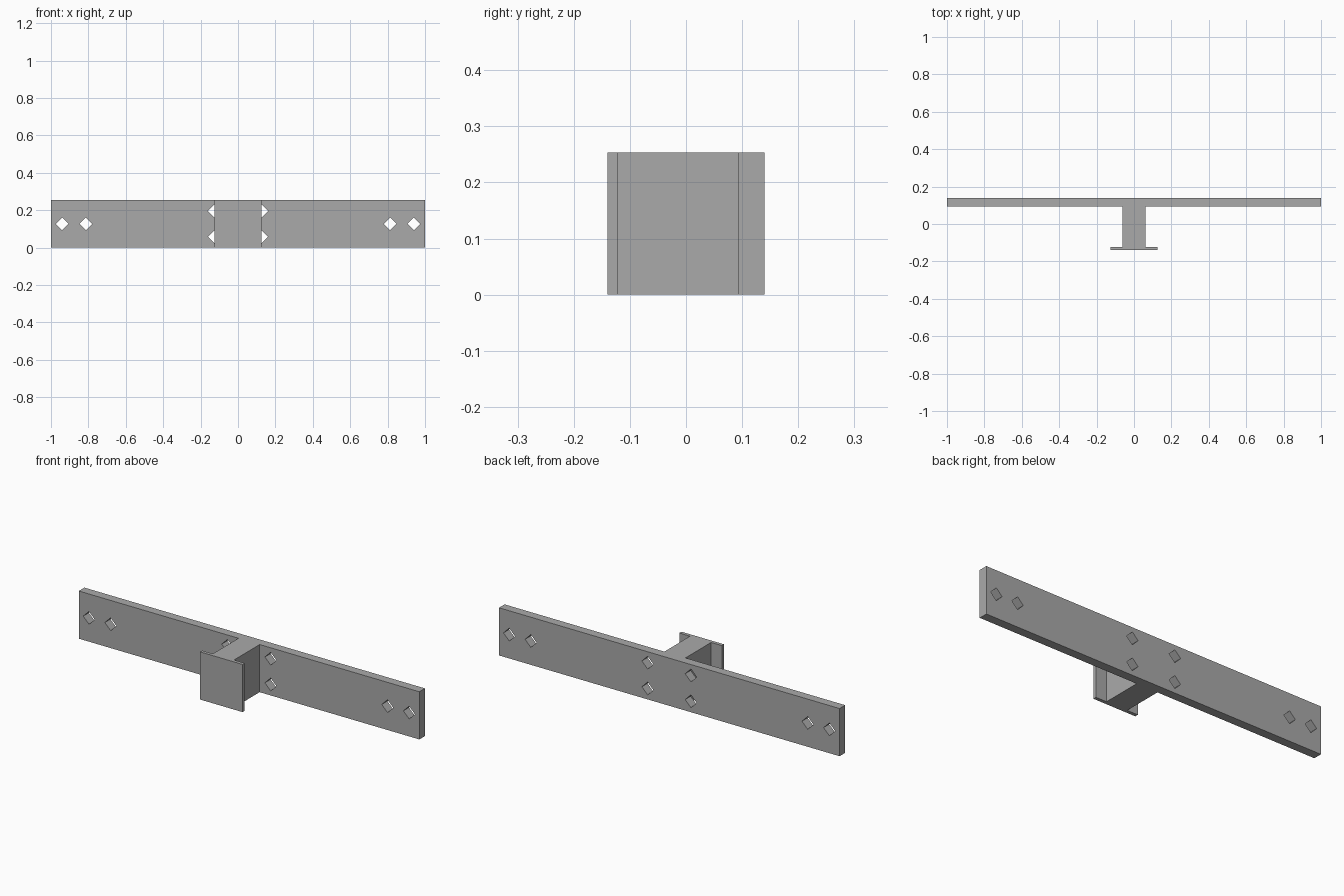
import bpy, bmesh, math
from mathutils import Matrix

if "Cube" in bpy.data.objects:
    bpy.data.objects.remove(bpy.data.objects["Cube"])

H = 0.253                                   # height of the whole bracket
BACK, BAR, PLATE, FRONT = 0.14, 0.093, -0.122, -0.14

grey = bpy.data.materials.new("grey_metal")
grey.diffuse_color = (0.40, 0.40, 0.40, 1)
grey.use_nodes = True
grey.node_tree.nodes["Principled BSDF"].inputs["Base Color"].default_value = grey.diffuse_color


def finish(name, bm):
    bmesh.ops.recalc_face_normals(bm, faces=bm.faces)
    mesh = bpy.data.meshes.new(name)
    bm.to_mesh(mesh)
    bm.free()
    mesh.materials.append(grey)
    obj = bpy.data.objects.new(name, mesh)
    bpy.context.collection.objects.link(obj)
    return obj


# Bracket: long back bar, web and front flange as one extruded section
half = [(1, BACK), (1, BAR), (0.062, BAR), (0.062, PLATE), (0.125, PLATE), (0.125, FRONT)]
outline = half + [(-x, y) for x, y in reversed(half)]
bm = bmesh.new()
base = bm.faces.new([bm.verts.new((x, y, 0)) for x, y in outline])
top = bmesh.ops.extrude_face_region(bm, geom=[base])["geom"]
bmesh.ops.translate(bm, vec=(0, 0, H), verts=[v for v in top if isinstance(v, bmesh.types.BMVert)])
bracket = finish("bracket", bm)

# Diamond bolt holes: two at each end, four around the web
holes = [(s * x, z) for s in (-1, 1)
         for x, z in ((0.94, H / 2), (0.813, H / 2), (0.127, 0.058), (0.127, 0.195))]
bm = bmesh.new()
for x, z in holes:
    place = Matrix.Translation((x, (BACK + BAR) / 2, z)) @ Matrix.Rotation(math.pi / 2, 4, 'X')
    bmesh.ops.create_cone(bm, cap_ends=True, segments=4, radius1=0.034, radius2=0.034,
                          depth=0.08, matrix=place)
cutter = finish("hole_cutter", bm)
cutter.hide_render = True
cutter.hide_set(True)

cut = bracket.modifiers.new("bolt_holes", 'BOOLEAN')
cut.operation = 'DIFFERENCE'
cut.solver = 'EXACT'
cut.object = cutter
